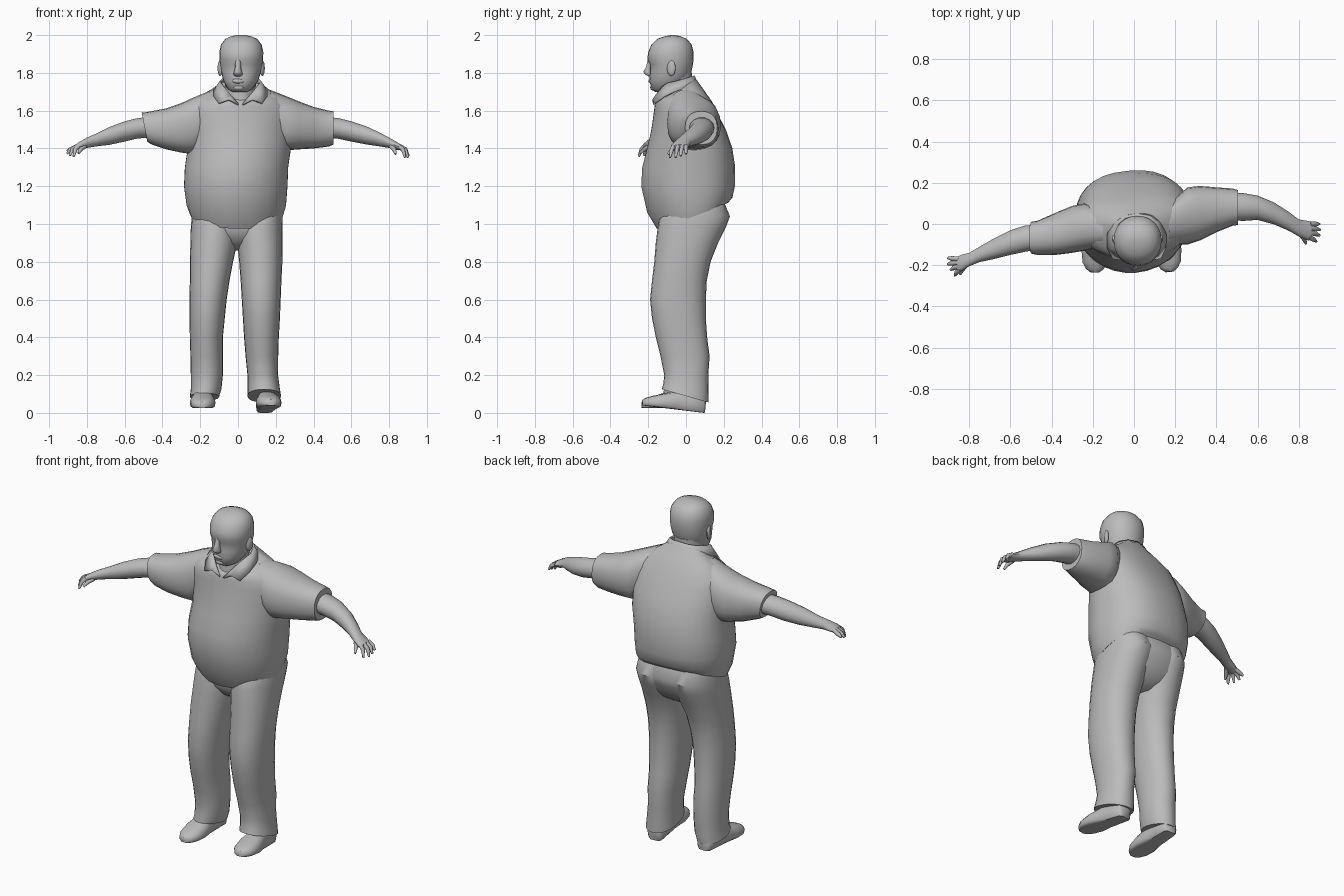
import bpy, bmesh, math
from mathutils import Vector, Matrix

grey = bpy.data.materials.new("plain_grey")
grey.diffuse_color = (0.5, 0.5, 0.5, 1)


def finish(name, bm, angle=40):
    bmesh.ops.recalc_face_normals(bm, faces=bm.faces[:])
    me = bpy.data.meshes.new(name)
    bm.to_mesh(me)
    bm.free()
    me.materials.append(grey)
    ob = bpy.data.objects.new(name, me)
    bpy.context.collection.objects.link(ob)
    bpy.ops.object.select_all(action='DESELECT')
    ob.select_set(True)
    bpy.context.view_layer.objects.active = ob
    bpy.ops.object.shade_smooth_by_angle(angle=math.radians(angle))
    return ob


def skin(bm, rings):
    """Join closed rings of points into a capped skin."""
    vs = [[bm.verts.new(p) for p in r] for r in rings]
    n = len(vs[0])
    for a, b in zip(vs, vs[1:]):
        for i in range(n):
            bm.faces.new((a[i], a[(i + 1) % n], b[(i + 1) % n], b[i]))
    bm.faces.new(vs[0])
    bm.faces.new(vs[-1])


def loft(name, rows, axis='z', n=24, power=0.85, front=None, yaw=0, angle=40):
    """Rows: position along axis, low/high of the two other axes, optional tilt."""
    rings = []
    for t, a0, a1, b0, b1, *tilt in rows:
        ring = []
        for i in range(n):
            w = 2 * math.pi * i / n
            p = front if front and math.sin(w) < 0 else power
            c, s = [math.copysign(abs(v) ** p, v) for v in (math.cos(w), math.sin(w))]
            a, b = (a0 + a1) / 2 + c * (a1 - a0) / 2, (b0 + b1) / 2 + s * (b1 - b0) / 2
            t2 = t + (tilt[0] * s if tilt else 0)
            ring.append(Vector((a, b, t2) if axis == 'z' else (t2, a, b)))
        rings.append(ring)
    bm = bmesh.new()
    skin(bm, rings)
    if yaw:
        bmesh.ops.rotate(bm, verts=bm.verts[:], cent=(0, 0, 0),
                         matrix=Matrix.Rotation(math.radians(yaw), 3, 'Z'))
    return finish(name, bm, angle)


def tube(name, pts, radii, n=8):
    rings = []
    pts = [Vector(p) for p in pts]
    for i, p in enumerate(pts):
        d = (pts[min(i + 1, len(pts) - 1)] - pts[max(i - 1, 0)]).normalized()
        u = d.cross(Vector((0, 0, 1))).normalized()
        v = d.cross(u)
        rings.append([p + radii[i] * (u * math.cos(k * 2 * math.pi / n) + v * math.sin(k * 2 * math.pi / n))
                      for k in range(n)])
    bm = bmesh.new()
    skin(bm, rings)
    return finish(name, bm, 60)


def blob(name, loc, size, yaw=0):
    bm = bmesh.new()
    m = Matrix.Translation(loc) @ Matrix.Rotation(yaw, 4, 'Z') @ Matrix.Diagonal((*size, 1))
    bmesh.ops.create_uvsphere(bm, u_segments=12, v_segments=8, radius=1, matrix=m)
    return finish(name, bm, 60)


# Shirt body: hem dips in front, neckline is cut low in front
loft("shirt", [
    (1.045, -.25, .24, -.155, .222, .07), (1.10, -.272, .257, -.205, .245, .04),
    (1.2, -.285, .264, -.237, .258), (1.3, -.28, .268, -.232, .26),
    (1.4, -.265, .283, -.207, .243), (1.5, -.265, .287, -.184, .208),
    (1.58, -.265, .285, -.172, .165), (1.635, -.25, .265, -.166, .135, .012),
    (1.675, -.195, .215, -.163, .095, .03), (1.71, -.11, .135, -.158, .05, .06)],
    n=32, power=.83, front=1.0, yaw=5)

# Seat of the trousers, bridging the two legs
loft("trouser_seat", [
    (.86, -.06, .05, -.04, .09), (.9, -.18, .17, -.1, .15), (.95, -.23, .218, -.135, .19),
    (1.0, -.242, .23, -.145, .212), (1.04, -.243, .233, -.14, .226),
    (1.1, -.24, .23, -.12, .208), (1.16, -.22, .21, -.1, .19)], n=28, power=.85)

# Trouser legs, hems falling towards the heels
loft("left_trouser_leg", [
    (.085, -.255, -.1, -.12, .105, -.02), (.125, -.25, -.088, -.115, .11, -.012), (.2, -.25, -.08, -.11, .11),
    (.3, -.252, -.08, -.13, .115), (.4, -.255, -.08, -.155, .105), (.5, -.257, -.07, -.175, .1),
    (.6, -.257, -.06, -.182, .098), (.7, -.255, -.045, -.177, .105), (.8, -.255, -.026, -.167, .125),
    (.9, -.252, -.004, -.16, .17), (.98, -.25, .01, -.15, .205), (1.04, -.245, .01, -.14, .228),
    (1.1, -.235, -.0, -.1, .205), (1.16, -.22, -.02, -.1, .185)], power=.96)
loft("right_trouser_leg", [
    (.09, .05, .228, -.128, .12, -.035), (.125, .05, .222, -.12, .12, -.03), (.2, .05, .212, -.115, .118),
    (.3, .04, .213, -.135, .125), (.4, .032, .216, -.16, .112), (.5, .026, .222, -.18, .105),
    (.6, .02, .226, -.19, .105), (.7, .014, .23, -.18, .11), (.8, .006, .235, -.168, .13),
    (.9, -.004, .236, -.16, .17), (.98, -.015, .236, -.15, .21), (1.04, -.015, .235, -.14, .233),
    (1.1, .0, .225, -.1, .208), (1.16, .02, .21, -.1, .185)], power=.92)


# Shoes, drawn once along y and placed per foot
def shoe(name, x, z, pitch, yaw):
    rings = []
    for y, w, top in ((.098, .03, .06), (.085, .046, .1), (.02, .05, .12), (-.06, .055, .1),
                      (-.13, .068, .075), (-.19, .06, .055), (-.22, .042, .042), (-.236, .02, .03)):
        rings.append([Vector((w * math.copysign(abs(math.cos(a)) ** .7, math.cos(a)), y,
                              max(0, top * (.35 + .65 * math.sin(a)))))
                      for a in [k * math.pi / 8 for k in range(16)]])
    bm = bmesh.new()
    skin(bm, rings)
    m = Matrix.Translation((x, 0, z)) @ Matrix.Rotation(yaw, 4, 'Z') @ Matrix.Rotation(pitch, 4, 'X')
    bmesh.ops.transform(bm, matrix=m, verts=bm.verts[:])
    finish(name, bm, 50)


shoe("left_shoe", -.182, .027, 0, -.04)
shoe("right_shoe", .15, .012, -.12, .1)

# Sleeves, flared at the armpit
loft("left_sleeve", [
    (-.495, -.145, .012, 1.435, 1.59, -.015), (-.47, -.15, .015, 1.42, 1.592, -.015),
    (-.38, -.15, .055, 1.395, 1.612), (-.3, -.14, .088, 1.378, 1.64),
    (-.24, -.13, .1, 1.37, 1.668), (-.15, -.11, .07, 1.45, 1.705)], axis='x', n=20)
loft("right_sleeve", [
    (.505, -.005, .165, 1.42, 1.597), (.48, -.008, .172, 1.41, 1.6), (.4, -.04, .178, 1.4, 1.62),
    (.32, -.08, .185, 1.395, 1.65), (.26, -.1, .178, 1.39, 1.675),
    (.17, -.1, .1, 1.45, 1.71)], axis='x', n=20)

# Forearms
loft("left_forearm", [
    (-.45, -.12, .0, 1.455, 1.57), (-.53, -.135, -.008, 1.452, 1.562), (-.6, -.15, -.03, 1.435, 1.545),
    (-.68, -.17, -.07, 1.418, 1.515), (-.75, -.185, -.11, 1.41, 1.48),
    (-.8, -.205, -.14, 1.402, 1.458), (-.84, -.23, -.15, 1.395, 1.435),
    (-.86, -.23, -.16, 1.395, 1.42)], axis='x', n=14, power=1)
loft("right_forearm", [
    (.45, .02, .15, 1.455, 1.57), (.53, .015, .15, 1.45, 1.562), (.6, .02, .138, 1.435, 1.545),
    (.68, -.002, .105, 1.42, 1.518), (.75, -.032, .06, 1.41, 1.485),
    (.8, -.06, .022, 1.402, 1.458), (.845, -.08, .015, 1.39, 1.432),
    (.865, -.075, .01, 1.39, 1.42)], axis='x', n=14, power=1)

# Fingers: root and tip positions for each hand
hands = {
    "left": [(-.85, -.17, -.905, -.165, 1.385), (-.85, -.187, -.905, -.195, 1.372),
             (-.85, -.205, -.89, -.222, 1.362), (-.845, -.22, -.87, -.25, 1.358),
             (-.81, -.195, -.845, -.245, 1.375)],
    "right": [(.855, .0, .9, .0, 1.37), (.855, -.02, .903, -.028, 1.36),
              (.855, -.042, .9, -.055, 1.352), (.85, -.065, .885, -.085, 1.352),
              (.81, -.05, .835, -.095, 1.37)]}
for side, fingers in hands.items():
    for i, (x, y, tx, ty, tz) in enumerate(fingers):
        mid = ((x + 2 * tx) / 3, (y + ty) / 2, 1.395)
        tube(f"{side}_finger_{i + 1}", [(x, y, 1.412), mid, (tx, ty, tz)], [.012, .0115, .006])

# Neck and head
loft("neck", [(1.6, -.06, .085, -.152, .03), (1.65, -.065, .09, -.15, .03), (1.7, -.067, .092, -.138, .03),
              (1.8, -.07, .1, -.14, .032)], n=16, power=1)
loft("head", [
    (1.70, -.03, .05, -.165, -.08), (1.715, -.055, .075, -.182, -.05), (1.76, -.078, .108, -.194, .01),
    (1.80, -.088, .12, -.191, .028), (1.845, -.095, .13, -.19, .037), (1.872, -.098, .133, -.205, .04),
    (1.91, -.099, .134, -.2, .04), (1.95, -.09, .125, -.183, .03), (1.98, -.067, .102, -.152, .005),
    (1.994, -.035, .07, -.11, -.03), (2.0, -.01, .04, -.08, -.055)], n=24, power=.95, angle=70)

# Face: nose, mouth, chin and ears
loft("nose", [(1.782, -.014, .014, -.2, -.17), (1.79, -.024, .024, -.216, -.17),
              (1.805, -.022, .022, -.228, -.17), (1.83, -.015, .015, -.213, -.17),
              (1.872, -.014, .016, -.203, -.17)], n=10, power=1, angle=70)
for s, side in ((-1, "left"), (1, "right")):
    blob(side + "_ear", (.017 + s * .112, -.078, 1.825), (.011, .024, .042), s * -.35)
blob("mouth", (.003, -.184, 1.757), (.034, .014, .014))
blob("chin", (.005, -.172, 1.722), (.03, .018, .016))

# Collar: half profile of fold line and outer edge, from nape to throat, mirrored
half = [(0, .04, 1.785, 0, .058, 1.745), (.055, .03, 1.78, .075, .045, 1.735),
        (.09, .0, 1.77, .118, .012, 1.72), (.105, -.05, 1.755, .14, -.05, 1.705),
        (.1, -.095, 1.745, .14, -.115, 1.675), (.085, -.125, 1.725, .115, -.165, 1.638),
        (.05, -.15, 1.68, .062, -.174, 1.657), (.015, -.165, 1.638, .012, -.171, 1.63)]
bm = bmesh.new()
full = [(-1, p) for p in half[:0:-1]] + [(1, p) for p in half]
strip = [[bm.verts.new((.013 + s * p[k], p[k + 1], p[k + 2])) for k in (0, 3)] for s, p in full]
for a, b in zip(strip, strip[1:]):
    bm.faces.new((a[0], b[0], b[1], a[1]))
collar = finish("collar", bm, 50)
mod = collar.modifiers.new("thickness", 'SOLIDIFY')
mod.thickness = .01
mod.offset = 0
